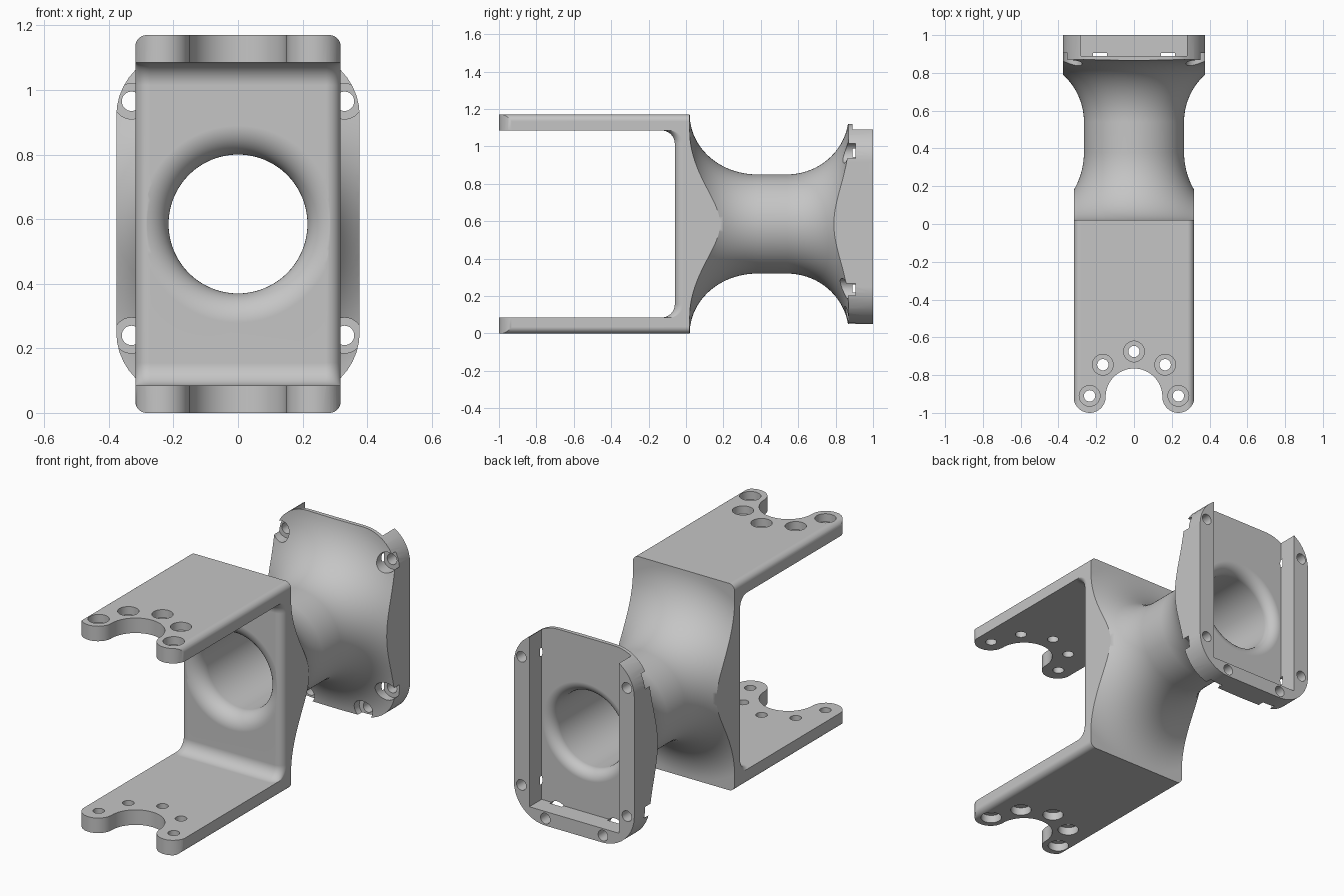
import bpy, bmesh
from math import sin, cos, pi, sqrt

if "Cube" in bpy.data.objects:
    bpy.data.objects.remove(bpy.data.objects["Cube"])

MID = 0.585  # height of the bore axis


def loft(name, rings):
    """Closed solid through rings that share a point count."""
    bm = bmesh.new()
    rows = [[bm.verts.new(p) for p in ring] for ring in rings]
    n = len(rows[0])
    for a, b in zip(rows, rows[1:]):
        for i in range(n):
            j = (i + 1) % n
            bm.faces.new((a[i], a[j], b[j], b[i]))
    bm.faces.new(rows[0])
    bm.faces.new(rows[-1])
    bmesh.ops.recalc_face_normals(bm, faces=bm.faces)
    mesh = bpy.data.meshes.new(name)
    bm.to_mesh(mesh)
    bm.free()
    ob = bpy.data.objects.new(name, mesh)
    bpy.context.collection.objects.link(ob)
    return ob


def arc(cx, cy, rx, ry, a0, a1, n):
    steps = [(a0 + (a1 - a0) * i / n) * pi / 180 for i in range(n + 1)]
    return [(cx + rx * cos(t), cy + ry * sin(t)) for t in steps]


def turned(name, profile, x=0, z=MID, n=96):
    """Solid of revolution about the y direction from (y, radius) pairs."""
    return loft(name, [[(x + r * cos(2 * pi * i / n), y, z + r * sin(2 * pi * i / n))
                        for i in range(n)] for y, r in profile])


def rounded_bar(name, hx, hz, r, y0, y1):
    pts = []
    for k, (sx, sz) in enumerate([(1, 1), (-1, 1), (-1, -1), (1, -1)]):
        pts += arc(sx * (hx - r), MID + sz * (hz - r), r, r, 90 * k, 90 * k + 90, 10)
    return loft(name, [[(x, y, z) for x, z in pts] for y in (y0, y1)])


def upright(name, pts, z0, z1):
    return loft(name, [[(x, y, z) for x, y in pts] for z in (z0, z1)])


def combine(target, tool, operation):
    mod = target.modifiers.new(operation, 'BOOLEAN')
    mod.operation = operation
    mod.solver = 'EXACT'
    mod.object = tool
    bpy.context.view_layer.objects.active = target
    bpy.ops.object.modifier_apply(modifier=mod.name)
    bpy.data.objects.remove(tool)


# Front bracket block joined to the rear flange block
body = rounded_bar("bracket_body", 0.318, MID, 0.035, -1, 0.47)
combine(body, rounded_bar("flange", 0.377, 0.535, 0.2, 0.45, 1), 'UNION')

# Waisted neck that flares into both ends
neck = [(-1.2, 0.9), (0.02, 0.9)]
neck += arc(0.38, 0.585, 0.36, 0.32, 180, 270, 24)
neck += arc(0.54, 0.585, 0.33, 0.32, 270, 360, 24)
neck += [(0.87, 0.9), (1.2, 0.9)]
combine(body, turned("neck_envelope", neck), 'INTERSECT')

# Forked plan outline with rounded arm ends
half = [(0.5, 1.2), (0.5, 0.1), (0.32, 0.1)]
half += arc(0.235, -0.915, 0.085, 0.085, 0, -180, 20)
half += arc(0, -0.915, 0.15, 0.15, 0, 90, 20)[1:]
outline = half + [(-x, y) for x, y in half[-2::-1]]
combine(body, upright("fork_outline", outline, -0.2, 1.4), 'INTERSECT')

# Open space between the plates, with filleted corners and softened web edges
R, EDGE = 0.07, 0.045
depths = [(0.33, EDGE)] + [(0.318 - EDGE + EDGE * sin(a), EDGE - EDGE * cos(a))
                           for a in [pi / 2 * k / 8 for k in range(8, -1, -1)]]
stations = [(-x, d) for x, d in depths] + depths[::-1]
rings = []
for x, d in stations:
    back = -0.06 + d
    pts = [(-1.2, 0.085)]
    pts += arc(back - R, 0.085 + R, R, R, -90, 0, 10)
    pts += arc(back - R, 1.085 - R, R, R, 0, 90, 10)
    pts += [(-1.2, 1.085)]
    rings.append([(x, y, z) for y, z in pts])
combine(body, loft("plate_gap", rings), 'DIFFERENCE')

# Rear pocket, open at the top
pocket = [(-0.28, 0.89), (0.28, 0.89), (0.28, 1.2), (-0.28, 1.2)]
combine(body, upright("rear_pocket", pocket, 0.13, 1.4), 'DIFFERENCE')

# Main bore with rounded mouths
bore = [(-0.062, 0.305)] + arc(0.03, 0.305, 0.09, 0.09, 180, 270, 12)
bore += arc(0.83, 0.275, 0.06, 0.06, 270, 360, 12) + [(0.892, 0.275)]
combine(body, turned("main_bore", bore), 'DIFFERENCE')

# Flange screw holes, counterbored from the front
screws = [(s * 0.33, z) for s in (-1, 1) for z in (0.24, 0.965)]
screws += [(s * 0.18, 0.09) for s in (-1, 1)]
for x, z in screws:
    steps = [(0.7, 0.055), (0.905, 0.055), (0.905, 0.03), (1.1, 0.03)]
    combine(body, turned("screw_hole", steps, x, z, 32), 'DIFFERENCE')

# Fork holes, counterbored from the outside of each plate
fork = [(0, -0.675)] + [(s * x, y) for s in (-1, 1)
                        for x, y in [(0.165, -0.745), (0.235, -0.91)]]
for x, y in fork:
    levels = [(-0.1, 0.055), (0.045, 0.055), (0.045, 0.03),
              (1.125, 0.03), (1.125, 0.055), (1.3, 0.055)]
    tool = loft("fork_hole", [[(px, py, z) for px, py in arc(x, y, r, r, 0, 360, 32)[:-1]]
                              for z, r in levels])
    combine(body, tool, 'DIFFERENCE')

# Plain grey finish
grey = bpy.data.materials.new("plain_grey")
grey.use_nodes = True
colour = (0.56, 0.56, 0.56, 1)
grey.diffuse_color = colour
grey.node_tree.nodes["Principled BSDF"].inputs["Base Color"].default_value = colour
body.data.materials.clear()
body.data.materials.append(grey)

# Smooth curves, crisp edges
bpy.ops.object.select_all(action='DESELECT')
body.select_set(True)
bpy.context.view_layer.objects.active = body
bpy.ops.object.shade_smooth_by_angle(angle=pi / 6)
normals = body.modifiers.new("even_shading", 'WEIGHTED_NORMAL')
normals.keep_sharp = True
